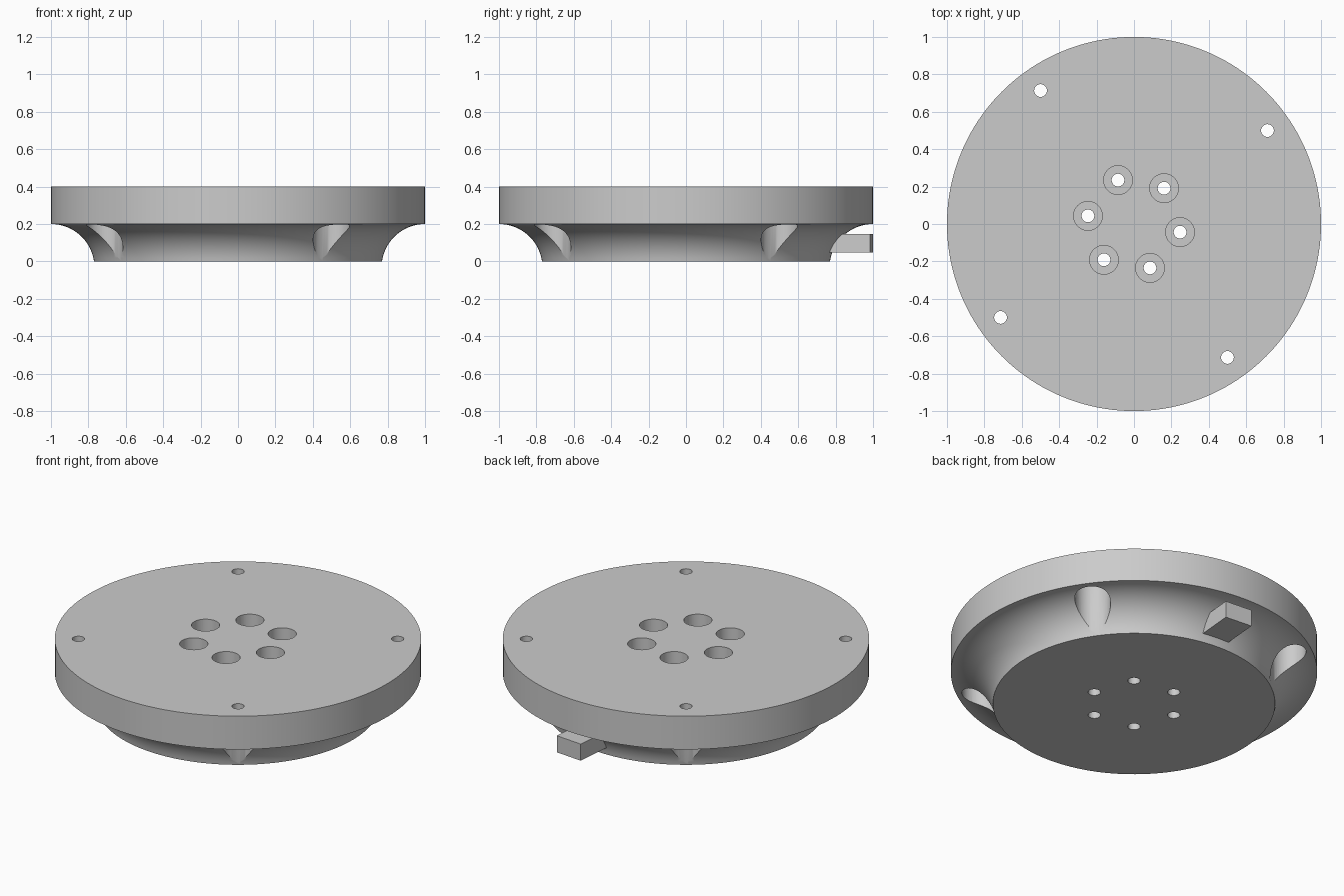
import bpy, bmesh
from math import radians, cos, sin, sqrt
from mathutils import Matrix

cube = bpy.data.objects.get("Cube")
if cube:
    bpy.data.objects.remove(cube, do_unlink=True)

grey = bpy.data.materials.new("plain_grey")
grey.use_nodes = True
colour = (0.6, 0.6, 0.6, 1)
grey.diffuse_color = colour
grey.node_tree.nodes["Principled BSDF"].inputs["Base Color"].default_value = colour


def make_object(name, bm):
    bmesh.ops.recalc_face_normals(bm, faces=bm.faces)
    mesh = bpy.data.meshes.new(name)
    bm.to_mesh(mesh)
    bm.free()
    mesh.materials.append(grey)
    obj = bpy.data.objects.new(name, mesh)
    bpy.context.collection.objects.link(obj)
    return obj


def lathe(bm, profile, sides, centre=(0, 0, 0)):
    """Revolve (radius, height) points around a vertical axis."""
    verts = [bm.verts.new((r, 0, z)) for r, z in profile]
    edges = [bm.edges.new(pair) for pair in zip(verts, verts[1:])]
    made = bmesh.ops.spin(bm, geom=verts + edges, axis=(0, 0, 1), cent=(0, 0, 0),
                          angle=radians(360), steps=sides)
    new = set(verts) | {v for v in made["geom_last"] if isinstance(v, bmesh.types.BMVert)}
    # Gather the whole revolved shell before moving it into place
    stack = list(new)
    while stack:
        for e in stack.pop().link_edges:
            for v in e.verts:
                if v not in new:
                    new.add(v)
                    stack.append(v)
    bmesh.ops.remove_doubles(bm, verts=list(new), dist=1e-5)
    bmesh.ops.translate(bm, verts=[v for v in new if v.is_valid], vec=centre)


def ring_of_cutters(name, profile, count, radius, start):
    bm = bmesh.new()
    for i in range(count):
        a = radians(start + 360 * i / count)
        lathe(bm, profile, 48, (radius * cos(a), radius * sin(a), 0))
    obj = make_object(name, bm)
    obj.hide_render = True
    return obj


# Flange body: straight rim above a concave flare
HEIGHT, RIM_Z, FOOT_R = 0.4, 0.2, 0.77
run = 1 - FOOT_R
arc_r = (run ** 2 + RIM_Z ** 2) / (2 * RIM_Z)
profile = [(0, 0)]
for i in range(17):
    z = RIM_Z * sin(radians(90 * i / 16))
    profile.append((1 - sqrt(max(arc_r ** 2 - (z - RIM_Z + arc_r) ** 2, 0)), z))
profile += [(1, HEIGHT), (0, HEIGHT)]
bm = bmesh.new()
lathe(bm, profile, 160)
body = make_object("flange_body", bm)

# Inner bolt holes, counterbored from above
HOLE_R = 0.034
inner = ring_of_cutters("inner_hole_cutter", [
    (0, -0.1), (HOLE_R, -0.1), (HOLE_R, 0.2), (0.077, 0.2), (0.077, 0.5), (0, 0.5)],
    6, 0.25, -10)

# Outer bolt holes, counterbored from below through the flare
outer = ring_of_cutters("outer_hole_cutter", [
    (0, -0.1), (0.098, -0.1), (0.098, 0.33), (HOLE_R, 0.33), (HOLE_R, 0.5), (0, 0.5)],
    4, 0.871, 35)

for cutter in (inner, outer):
    mod = body.modifiers.new("holes", 'BOOLEAN')
    mod.operation = 'DIFFERENCE'
    mod.solver = 'EXACT'
    mod.object = cutter

bpy.ops.object.select_all(action='DESELECT')
bpy.context.view_layer.objects.active = body
body.select_set(True)
for mod in list(body.modifiers):
    bpy.ops.object.modifier_apply(modifier=mod.name)
for cutter in (inner, outer):
    bpy.data.objects.remove(cutter, do_unlink=True)
bpy.ops.object.shade_smooth_by_angle(angle=radians(30))

# Locating key reaching out from the flare at the back
bm = bmesh.new()
bmesh.ops.create_cube(bm, size=1, matrix=Matrix.Rotation(radians(85), 4, 'Z')
                      @ Matrix.Translation((0.848, 0, 0.097))
                      @ Matrix.Diagonal((0.296, 0.17, 0.1, 1)))
make_object("locating_key", bm)
